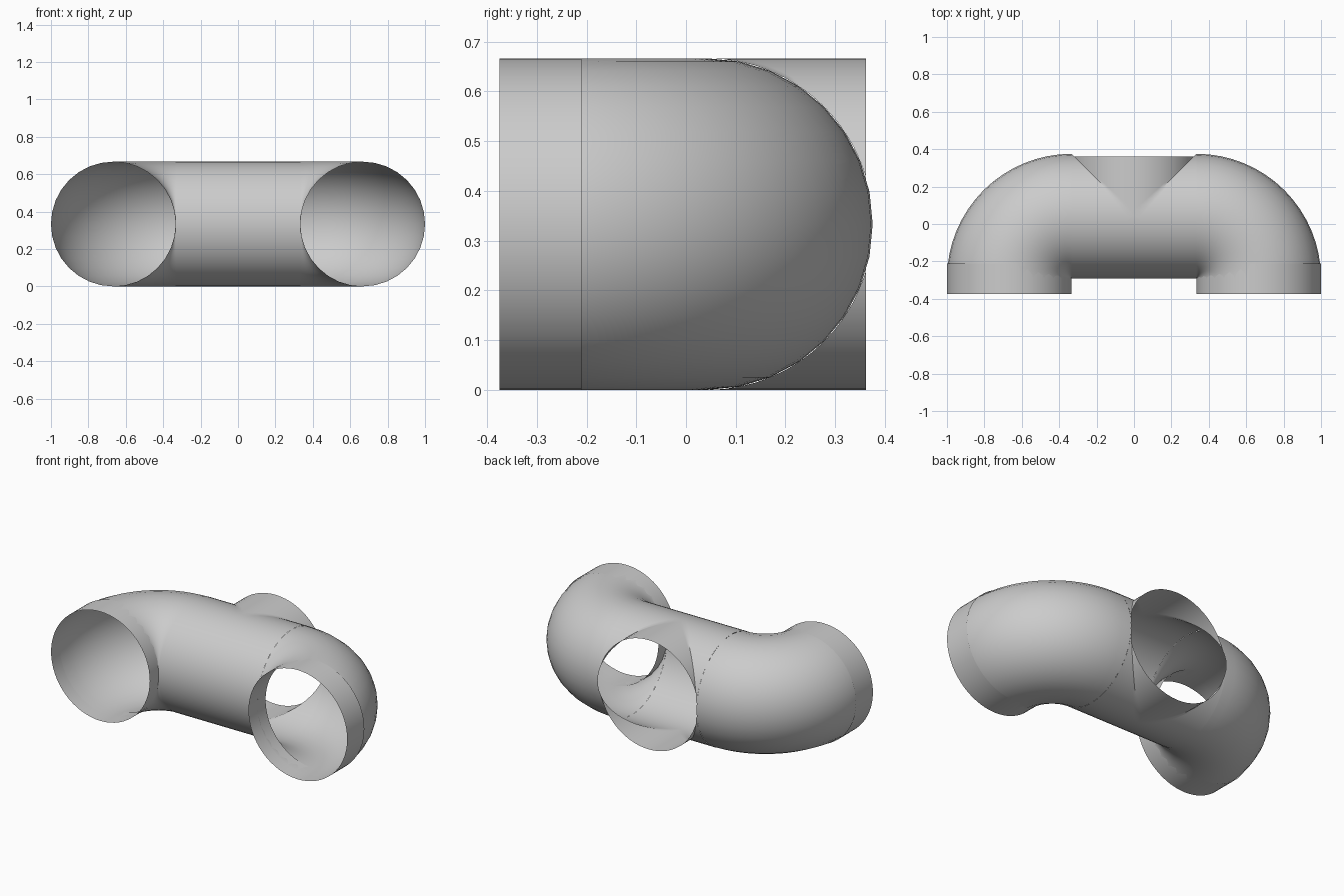
import bpy, bmesh, math
from mathutils import Vector

if "Cube" in bpy.data.objects:
    bpy.data.objects.remove(bpy.data.objects["Cube"])

R = 1 / 3            # pipe radius, also the bend radius of the elbows
YC = 0.042           # y of the straight run's axis
YB = YC - R          # y where the elbows end
BACK = 0.362 - YC    # length of the back branch

grey = bpy.data.materials.new("pipe grey")
grey.diffuse_color = (0.6, 0.6, 0.6, 1)
grey.use_nodes = True
grey.node_tree.nodes["Principled BSDF"].inputs["Base Color"].default_value = grey.diffuse_color


def add_grid(bm, func, nu, nv):
    """Add a surface patch from func(u, v), with u and v in 0..1."""
    rows = [[bm.verts.new(func(i / nu, j / nv)) for j in range(nv + 1)]
            for i in range(nu + 1)]
    for i in range(nu):
        for j in range(nv):
            bm.faces.new((rows[i][j], rows[i + 1][j],
                          rows[i + 1][j + 1], rows[i][j + 1]))


def finish(name, bm, axis_point):
    """Weld, point the faces away from the pipe axis, and smooth."""
    bmesh.ops.remove_doubles(bm, verts=bm.verts, dist=1e-4)
    bmesh.ops.dissolve_degenerate(bm, edges=bm.edges, dist=1e-5)
    bm.normal_update()
    for f in bm.faces:
        c = f.calc_center_median()
        if f.normal.dot(c - axis_point(c)) < 0:
            f.normal_flip()
        f.smooth = True
    mesh = bpy.data.meshes.new(name)
    bm.to_mesh(mesh)
    bm.free()
    mesh.set_sharp_from_angle(angle=math.radians(40))
    mesh.materials.append(grey)
    bpy.context.collection.objects.link(bpy.data.objects.new(name, mesh))


# Tee body: straight run along x, mitred into an open branch to the back
bm = bmesh.new()
for s in (-1, 1):
    def run(u, v):
        a = 2 * math.pi * u
        y = R * math.cos(a)
        x0 = max(0, y)
        return Vector((s * (x0 + (R - x0) * v), YC + y, R + R * math.sin(a)))
    add_grid(bm, run, 64, 10)


def branch(u, v):
    a = 2 * math.pi * u
    x = R * math.cos(a)
    y0 = min(abs(x), BACK)
    return Vector((x, YC + y0 + (BACK - y0) * v, R + R * math.sin(a)))


add_grid(bm, branch, 64, 10)
finish("tee_body", bm, lambda c: Vector((0, YC, R)))

# Elbows and their front collars
for s, side in ((-1, "left"), (1, "right")):
    pivot = Vector((s * R, YB, R))

    def elbow(u, v):
        a, b = 2 * math.pi * u, math.pi / 2 * v
        d = R + R * math.cos(a)
        return pivot + Vector((s * d * math.sin(b), d * math.cos(b),
                               R * math.sin(a)))

    def elbow_axis(c):
        d = c - pivot
        d.z = 0
        return pivot + d.normalized() * R

    bm = bmesh.new()
    add_grid(bm, elbow, 32, 16)
    finish(side + "_elbow", bm, elbow_axis)

    def collar(u, v):
        a = 2 * math.pi * u
        return Vector((s * 2 * R + R * math.cos(a), -0.375 + 0.165 * v,
                       R + R * math.sin(a)))

    bm = bmesh.new()
    add_grid(bm, collar, 64, 1)
    finish(side + "_collar", bm, lambda c: Vector((s * 2 * R, c.y, R)))
